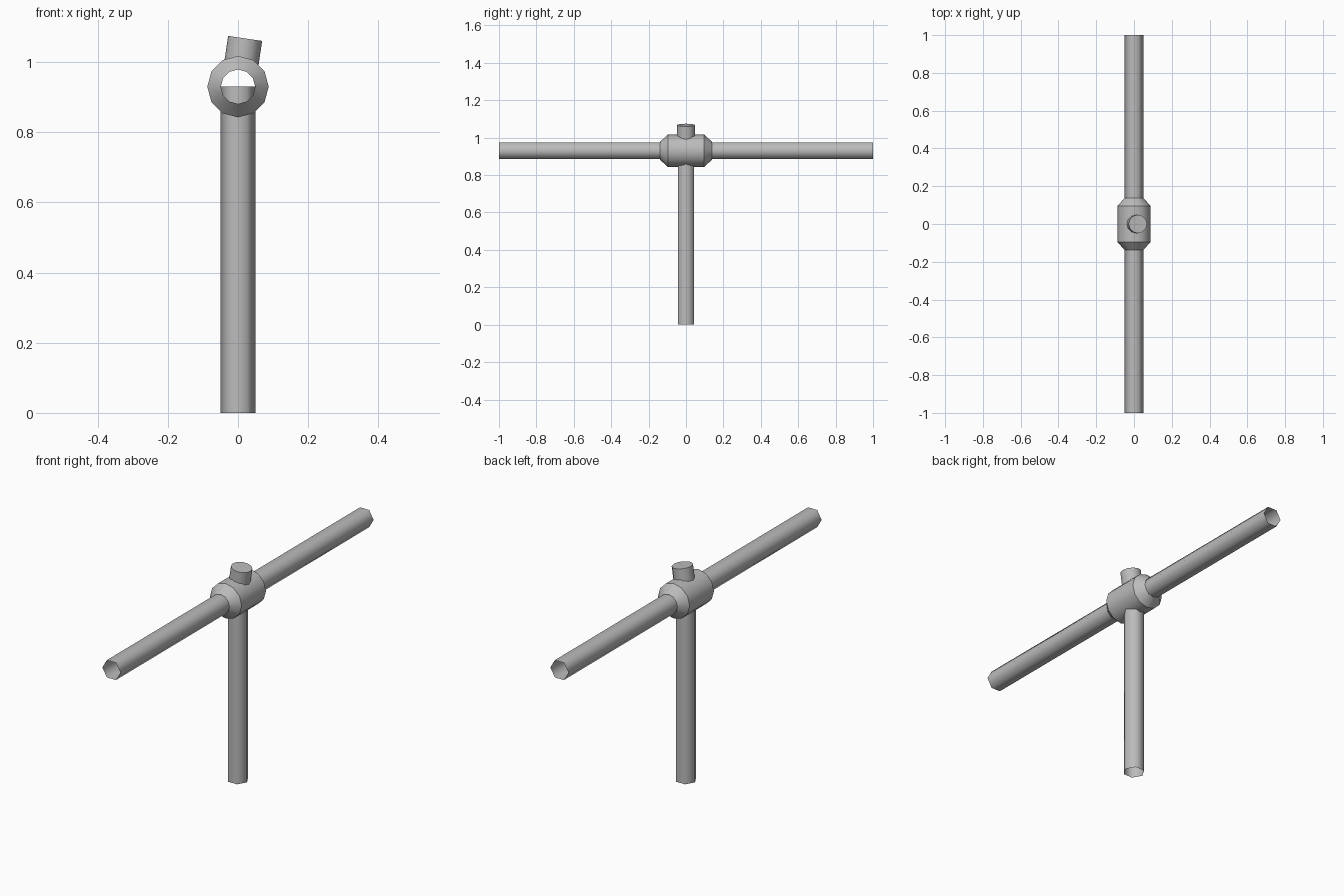
import bpy, bmesh
from math import cos, sin, pi, radians
from mathutils import Matrix

cube = bpy.data.objects.get("Cube")
if cube:
    bpy.data.objects.remove(cube, do_unlink=True)

grey = bpy.data.materials.new("plain grey")
grey.use_nodes = True
colour = (0.5, 0.5, 0.5, 1)
grey.diffuse_color = colour
grey.node_tree.nodes["Principled BSDF"].inputs["Base Color"].default_value = colour

AXIS_Z = 0.93   # height of the crossing point
PIPE_R = 0.05


def lathe(name, rings, sides, matrix, cap_end=False, sharp=180):
    """Open tube through (distance, radius) rings along local z."""
    bm = bmesh.new()
    loops = [[bm.verts.new((r * cos(2 * pi * i / sides), r * sin(2 * pi * i / sides), d))
              for i in range(sides)] for d, r in rings]
    for a, b in zip(loops, loops[1:]):
        for i in range(sides):
            j = (i + 1) % sides
            bm.faces.new((a[i], a[j], b[j], b[i]))
    if cap_end:
        bm.faces.new(loops[-1])
    mesh = bpy.data.meshes.new(name)
    bm.to_mesh(mesh)
    bm.free()
    mesh.materials.append(grey)
    mesh.shade_smooth()
    mesh.set_sharp_from_angle(angle=radians(sharp))
    obj = bpy.data.objects.new(name, mesh)
    obj.matrix_world = matrix
    bpy.context.collection.objects.link(obj)
    return obj


centre = Matrix.Translation((0, 0, AXIS_Z))
along_y = centre @ Matrix.Rotation(radians(90), 4, 'X')
tilted = centre @ Matrix.Rotation(radians(8.4), 4, 'Y')

# Upright hexagonal pipe, open at both ends
lathe("upright_pipe", [(0, PIPE_R), (AXIS_Z, PIPE_R)], 6, Matrix())

# Horizontal hexagonal pipe, open right through
lathe("cross_pipe", [(-1, PIPE_R), (1, PIPE_R)], 6, along_y)

# Joint sleeve with tapered ends
lathe("joint_sleeve", [(-0.138, 0.049), (-0.096, 0.0875), (0.096, 0.0875), (0.138, 0.049)],
      12, along_y, sharp=35)

# Tilted stub on top of the joint, closed at its top
lathe("top_stub", [(0.06, 0.049), (0.139, 0.049)], 12, tilted, cap_end=True, sharp=35)
